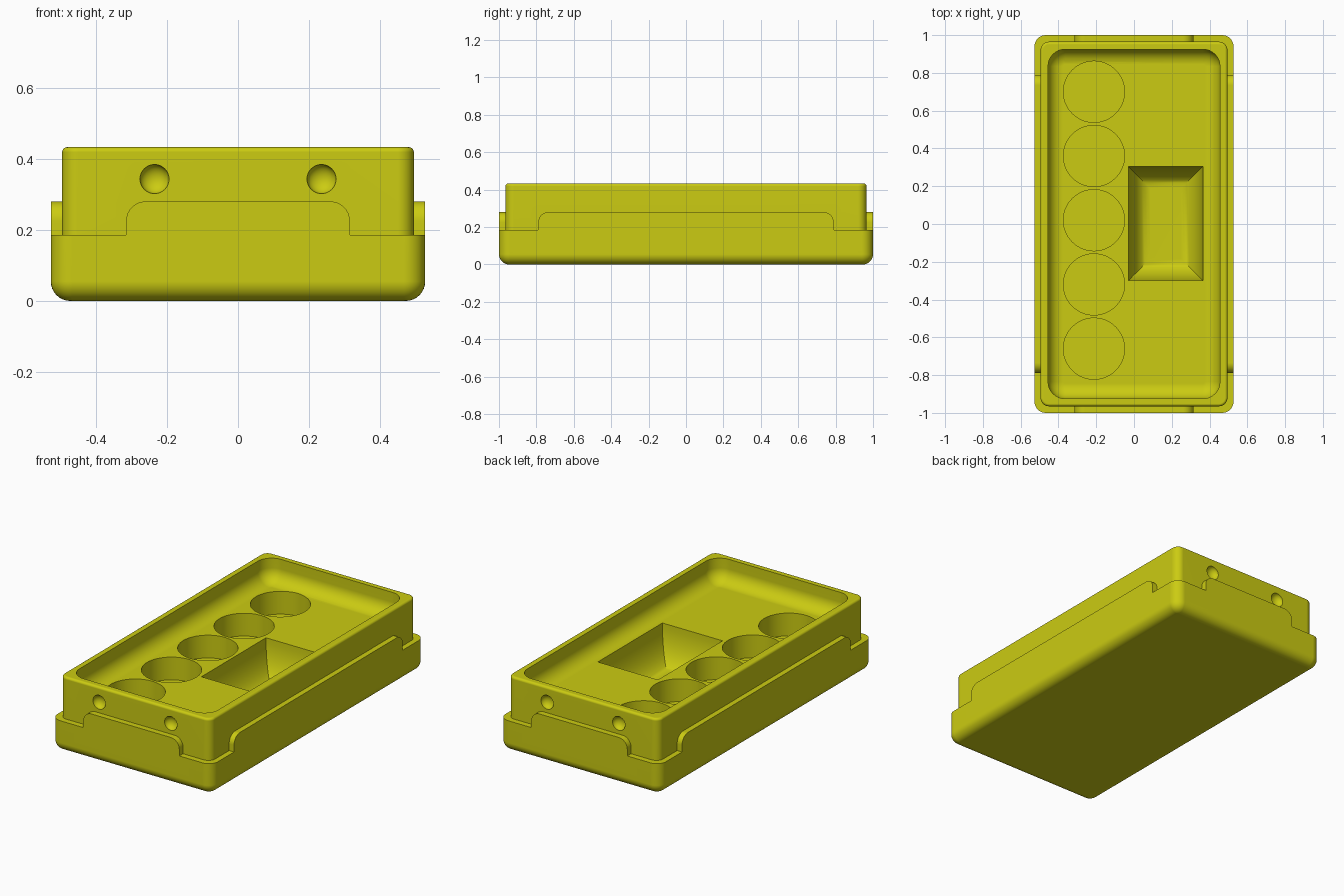
import bpy, bmesh, math
from mathutils import Vector

if "Cube" in bpy.data.objects:
    bpy.data.objects.remove(bpy.data.objects["Cube"])

mat = bpy.data.materials.new("olive yellow")
mat.diffuse_color = (0.60, 0.60, 0.006, 1)
mat.use_nodes = True
mat.node_tree.nodes["Principled BSDF"].inputs["Base Color"].default_value = mat.diffuse_color


def finish(name, bm):
    bmesh.ops.recalc_face_normals(bm, faces=bm.faces)
    me = bpy.data.meshes.new(name)
    bm.to_mesh(me)
    bm.free()
    me.materials.append(mat)
    ob = bpy.data.objects.new(name, me)
    bpy.context.collection.objects.link(ob)
    return ob


def ring(hx, hy, r, z, n=8, cx=0, cy=0):
    """Rounded rectangle at height z (n = 0 gives square corners)."""
    pts = []
    for k, (sx, sy) in enumerate([(1, 1), (-1, 1), (-1, -1), (1, -1)]):
        for i in range(n + 1):
            a = math.pi / 2 * (k + (i / n if n else 0))
            rr = r if n else 0
            pts.append((cx + sx * (hx - rr) + rr * math.cos(a),
                        cy + sy * (hy - rr) + rr * math.sin(a), z))
    return pts


def loft(name, rings):
    bm = bmesh.new()
    loops = [[bm.verts.new(p) for p in r] for r in rings]
    for a, b in zip(loops, loops[1:]):
        for i in range(len(a)):
            j = (i + 1) % len(a)
            bm.faces.new((a[i], a[j], b[j], b[i]))
    bm.faces.new(loops[0][::-1])
    bm.faces.new(loops[-1])
    return finish(name, bm)


def fillet(hx, hy, r, z, f, up=1, n=8):
    """Rings of a rounded edge of radius f, growing away from height z."""
    out = []
    for i in range(n + 1):
        t = math.pi / 2 * i / n
        d = f * (1 - math.sin(t))
        out.append(ring(hx - d, hy - d, r - d, z + up * f * (1 - math.cos(t))))
    return out


def panel(name, half, reach, along_x):
    """Round-shouldered raised rim section running through the tray."""
    r, top = 0.055, 0.28
    arc = [(half - r + r * math.cos(math.pi / 2 * i / 8),
            top - r + r * math.sin(math.pi / 2 * i / 8)) for i in range(9)]
    prof = [(half, 0.1)] + arc + [(-u, z) for u, z in reversed(arc)] + [(-half, 0.1)]
    bm = bmesh.new()
    put = lambda u, w, z: (u, w, z) if along_x else (w, u, z)
    face = bm.faces.new([bm.verts.new(put(u, -reach, z)) for u, z in prof])
    ext = bmesh.ops.extrude_face_region(bm, geom=[face])
    moved = [v for v in ext["geom"] if isinstance(v, bmesh.types.BMVert)]
    bmesh.ops.translate(bm, verts=moved, vec=Vector(put(0, 2 * reach, 0)))
    return finish(name, bm)


FLOOR, TOP = 0.295, 0.433

# Outer tray, inner body and raised rim sections
tray = loft("tray", fillet(0.527, 1.0, 0.06, 0, 0.055) + [ring(0.527, 1.0, 0.06, 0.185)])
body = loft("body", [ring(0.495, 0.965, 0.045, 0.1)]
            + fillet(0.495, 0.965, 0.045, TOP, 0.014, -1, 4)[::-1])
joined = [body, panel("end_rims", 0.315, 1.0, True), panel("side_rims", 0.79, 0.527, False)]

# Main recess with a rounded floor edge
cuts = [loft("recess", fillet(0.455, 0.925, 0.09, FLOOR, 0.08) + [ring(0.455, 0.925, 0.09, 0.5)])]

# Five round wells
for k in range(5):
    bm = bmesh.new()
    bmesh.ops.create_cone(bm, cap_ends=True, segments=64, radius1=0.162, radius2=0.162, depth=0.2)
    bmesh.ops.translate(bm, verts=bm.verts, vec=(-0.212, 0.7 - 0.34 * k, 0.26))
    cuts.append(finish("well", bm))

# Rectangular scoop with curved, mitred walls
scoop = [ring(0.1975, 0.3025, 0, 0.36, 0, 0.1675, 0.0025)]
for i in range(13):
    t = math.pi / 2 * i / 12
    d = 0.117 * (1 - math.cos(t))
    scoop.append(ring(0.1975 - d, 0.3025 - d, 0, FLOOR - 0.225 * math.sin(t), 0, 0.1675, 0.0025))
cuts.append(loft("scoop", scoop))

# Shallow dimples on both ends
for sx in (-1, 1):
    for sy in (-1, 1):
        bm = bmesh.new()
        bmesh.ops.create_uvsphere(bm, u_segments=32, v_segments=16, radius=0.041)
        bmesh.ops.scale(bm, verts=bm.verts, vec=(1, 0.8, 1))
        bmesh.ops.translate(bm, verts=bm.verts, vec=(sx * 0.235, sy * 0.965, 0.343))
        cuts.append(finish("dimple", bm))

# Combine everything into one solid
for op, tools in (("UNION", joined), ("DIFFERENCE", cuts)):
    for tool in tools:
        m = tray.modifiers.new(tool.name, "BOOLEAN")
        m.operation, m.object, m.solver = op, tool, "EXACT"
bpy.context.view_layer.update()
solid = bpy.data.meshes.new_from_object(tray.evaluated_get(bpy.context.evaluated_depsgraph_get()))
tray.modifiers.clear()
tray.data = solid
for ob in joined + cuts:
    bpy.data.objects.remove(ob)

# Smooth fillets, crisp edges
bpy.context.view_layer.objects.active = tray
tray.select_set(True)
bpy.ops.object.shade_smooth_by_angle(angle=math.radians(30))
wn = tray.modifiers.new("even_normals", "WEIGHTED_NORMAL")
wn.keep_sharp = True
